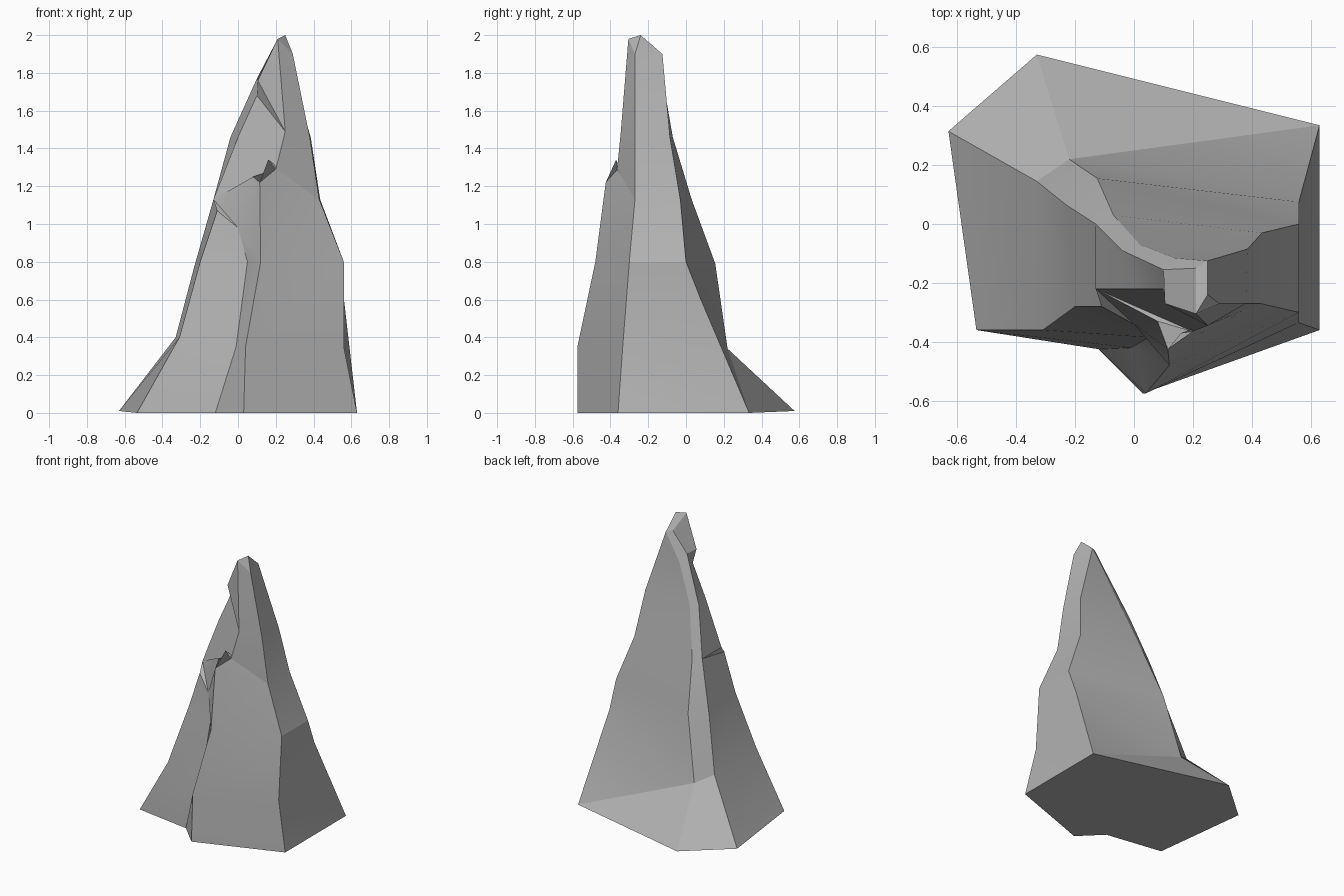
import bpy
import bmesh
import math

if "Cube" in bpy.data.objects:
    bpy.data.objects.remove(bpy.data.objects["Cube"], do_unlink=True)

# Stone colour
stone = bpy.data.materials.new("grey_stone")
stone.use_nodes = True
grey = (.45, .45, .45, 1)
stone.diffuse_color = grey
stone.node_tree.nodes["Principled BSDF"].inputs["Base Color"].default_value = grey

# Shared points where ridges meet
back_tip = (.25, -.125, 1.9)
left_tip = (.21, -.15, 1.91)
front_tip = (.21, -.305, 1.98)
apex = (.25, -.24, 2)
upper_front = [(.2, -.365, 1.29), (.25, -.345, 1.49), front_tip]

# Ridge lines, each climbing from the base to the summit
left_ridge = [(-.63, .315, .01), (-.33, .145, .4), (-.23, .065, .78),
              (-.13, 0, 1.13), (-.04, -.09, 1.46), (.1, -.155, 1.77), left_tip]
front_left_ridge = [(-.535, -.36, 0), (-.31, -.36, .4), (-.2, -.28, .8),
                    (-.11, -.28, 1.07), (-.13, -.22, 1.13), (0, -.22, 1.46),
                    (.1, -.22, 1.68), (.105, -.27, 1.76), front_tip]
crevice = [(-.12, -.425, 0), (-.01, -.42, .35), (.05, -.385, .8),
           (0, -.34, .98), (.08, -.33, 1.25)] + upper_front
spur_ridge = [(.03, -.575, 0), (.04, -.575, .35), (.12, -.48, .8),
              (.115, -.425, 1.22), (.16, -.37, 1.34)] + upper_front
front_right_ridge = [(.63, -.36, 0), (.56, -.335, .35), (.56, -.3, .8),
                     (.43, -.27, 1.13), (.38, -.27, 1.46), (.29, -.27, 1.9), apex]
back_right_ridge = [(.63, .335, 0), (.56, .075, .61), (.56, 0, .8),
                    (.435, -.03, 1.13), (.385, -.085, 1.46), back_tip]
back_left_ridge = [(-.33, .575, .01), (-.22, .22, .34), (-.125, .155, .79),
                   (-.07, .03, 1.13), (.02, -.07, 1.46), (.135, -.115, 1.72), back_tip]

# Ridges in order around the spire
ridges = [left_ridge, front_left_ridge, crevice, spur_ridge,
          front_right_ridge, back_right_ridge, back_left_ridge]

bm = bmesh.new()
corners = {}


def corner(point):
    """Return the one vertex that sits at this point."""
    if point not in corners:
        corners[point] = bm.verts.new(point)
    return corners[point]


def add_face(points):
    """Add a face, leaving out repeated corners."""
    verts = list(dict.fromkeys(corner(p) for p in points))
    if len(verts) > 2 and not bm.faces.get(verts):
        bm.faces.new(verts)


def bridge(a, b, level_gap=.09):
    """Skin the rock wall between two ridges, stepping up by height."""
    i = j = 0
    while i < len(a) - 1 or j < len(b) - 1:
        next_a = a[i + 1][2] if i < len(a) - 1 else math.inf
        next_b = b[j + 1][2] if j < len(b) - 1 else math.inf
        together = abs(next_a - next_b) < level_gap
        step_a = int(together or next_a < next_b)
        step_b = int(together or next_b < next_a)
        add_face([a[i], b[j], b[j + step_b], a[i + step_a]])
        i, j = i + step_a, j + step_b


# Walls, base and summit
for index, ridge in enumerate(ridges):
    bridge(ridge, ridges[(index + 1) % len(ridges)])
add_face([ridge[0] for ridge in reversed(ridges)])
add_face([apex, back_tip, left_tip, front_tip])
bmesh.ops.recalc_face_normals(bm, faces=bm.faces)

mesh = bpy.data.meshes.new("rock_spire")
bm.to_mesh(mesh)
bm.free()
mesh.materials.append(stone)
spire = bpy.data.objects.new("rock_spire", mesh)
bpy.context.collection.objects.link(spire)

# Soft walls with crisp ridges
bpy.ops.object.select_all(action="DESELECT")
spire.select_set(True)
bpy.context.view_layer.objects.active = spire
bpy.ops.object.shade_smooth_by_angle(angle=math.radians(20))
